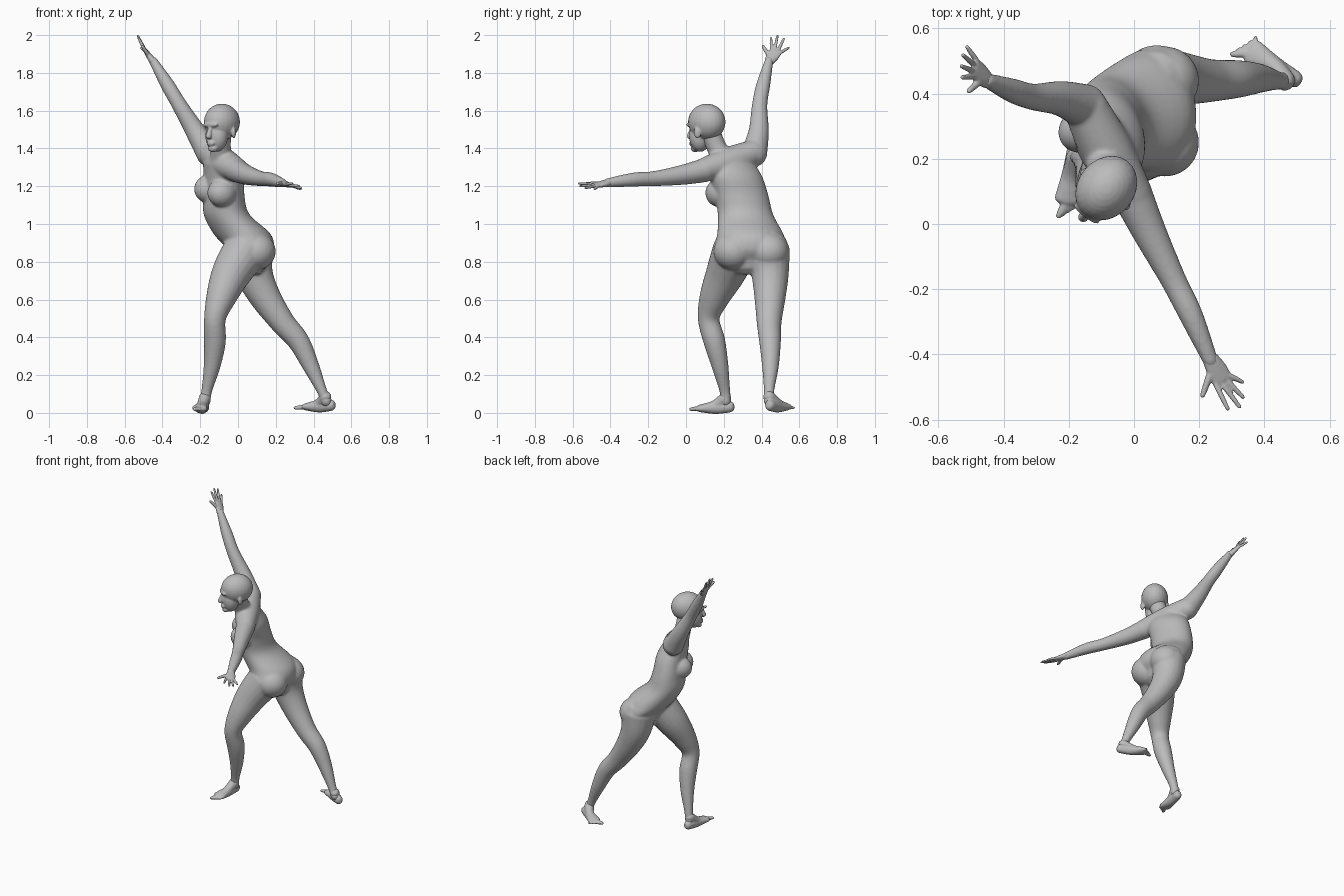
import bpy, bmesh, math
from mathutils import Vector, Matrix

old = bpy.data.objects.get("Cube")
if old:
    bpy.data.objects.remove(old)

skin = bpy.data.materials.new("grey_clay")
skin.use_nodes = True
GREY = (0.5, 0.5, 0.5, 1)
skin.diffuse_color = GREY
skin.node_tree.nodes["Principled BSDF"].inputs["Base Color"].default_value = GREY
UP = Vector((0, 0, 1))


def curve_through(pts, steps):
    """Smooth path through stations of (x, y, z, half width, half depth)."""
    out = []
    for i in range(len(pts) - 1):
        a, b = pts[max(i - 1, 0)], pts[i]
        c, d = pts[i + 1], pts[min(i + 2, len(pts) - 1)]
        for s in range(steps):
            t = s / steps
            out.append(b + (c - a) * (t / 2) + (a * 2 - b * 5 + c * 4 - d) * (t * t / 2)
                       + (b * 3 - a - c * 3 + d) * (t ** 3 / 2))
    return out + [pts[-1]]


def loft(bm, stations, wide, wide_end=None, level=False, sides=20, steps=5):
    """Closed tube with elliptical sections and rounded ends."""
    pts = [Vector(s if len(s) == 5 else (*s, s[3])) for s in stations]
    path = curve_through(pts, steps)
    w0, w1 = Vector(wide), Vector(wide_end or wide)
    frames = []
    for i, p in enumerate(path):
        nxt, prv = path[min(i + 1, len(path) - 1)], path[max(i - 1, 0)]
        t = UP if level else (nxt - prv).to_3d().normalized()
        w = w0.lerp(w1, i / (len(path) - 1))
        w = (w - t * w.dot(t)).normalized()
        frames.append((Vector(p[:3]), w * p[3], t.cross(w) * p[4], t * min(p[3], p[4])))
    dome = [(0.85, 0.5), (0.5, 0.85)]
    first, last = frames[0], frames[-1]
    head = [(c - t * k, w * s, d * s, t) for s, k in reversed(dome) for c, w, d, t in [first]]
    tail = [(c + t * k, w * s, d * s, t) for s, k in dome for c, w, d, t in [last]]
    rings = []
    for c, w, d, t in head + frames + tail:
        angles = [math.tau * k / sides for k in range(sides)]
        rings.append([bm.verts.new(c + w * math.cos(a) + d * math.sin(a)) for a in angles])
    for lo, hi in zip(rings, rings[1:]):
        for k in range(sides):
            j = (k + 1) % sides
            bm.faces.new((lo[k], lo[j], hi[j], hi[k]))
    bm.faces.new(rings[0][::-1])
    bm.faces.new(rings[-1])


def blob(bm, centre, size, front=(-1, 0, 0)):
    """Ellipsoid sized (depth, width, height), turned to face front."""
    f = Vector(front).normalized()
    axes = Matrix((f, UP.cross(f), UP)).transposed().to_4x4()
    m = Matrix.Translation(centre) @ axes @ Matrix.Diagonal((*size, 1))
    bmesh.ops.create_uvsphere(bm, u_segments=24, v_segments=16, radius=1, matrix=m)


def finish(name, bm, voxel, smooth):
    bmesh.ops.recalc_face_normals(bm, faces=bm.faces)
    me = bpy.data.meshes.new(name)
    bm.to_mesh(me)
    bm.free()
    me.materials.append(skin)
    ob = bpy.data.objects.new(name, me)
    bpy.context.collection.objects.link(ob)
    if voxel:
        rm = ob.modifiers.new("blend", 'REMESH')
        rm.mode, rm.voxel_size, rm.use_smooth_shade = 'VOXEL', voxel, True
        sm = ob.modifiers.new("soften", 'SMOOTH')
        sm.factor, sm.iterations = 0.5, smooth
    for p in me.polygons:
        p.use_smooth = True


def digit(bm, base, tip, r):
    a, b = Vector(base), Vector(tip)
    b = b + (a - b).normalized() * r * 0.6
    loft(bm, [(*a, r), (*a.lerp(b, 0.5), r), (*b, r * 0.75)],
         (b - a).orthogonal(), sides=10, steps=2)


def hand(name, wrist, index, little, tips, thumb):
    bm = bmesh.new()
    wrist, index, little = Vector(wrist), Vector(index), Vector(little)
    across, mid = little - index, (index + little) / 2
    half = across.length / 2 + 0.007
    loft(bm, [(*wrist, 0.026, 0.02), (*wrist.lerp(mid, 0.5), half, 0.016),
              (*mid, half, 0.011)], across)
    for k, tip in enumerate(tips):
        digit(bm, index.lerp(little, k / 3), tip, 0.0085)
    digit(bm, wrist.lerp(index, 0.35), thumb, 0.011)
    finish(name, bm, 0.004, 2)


def foot(name, heel, ball, ankle, big, little):
    bm = bmesh.new()
    heel, ball, big, little = map(Vector, (heel, ball, big, little))
    across = little - big
    mid = heel.lerp(ball, 0.5)
    loft(bm, [(*heel, 0.027, 0.03), (*mid, 0.031, 0.034), (*ball, 0.042, 0.02)], across)
    loft(bm, [(*ankle, 0.032), (*(mid + UP * 0.012), 0.028), (*ball, 0.025, 0.017)], across)
    for k in range(5):
        tip = big.lerp(little, k / 4)
        digit(bm, ball.lerp(tip, 0.2), tip, 0.013 - 0.001 * k)
    finish(name, bm, 0.005, 4)


# Trunk: hips face -x, chest twists towards the front
body = bmesh.new()
twist = (0.45, -0.89, 0)
loft(body, [(0.07, 0.34, 0.81, 0.15, 0.09), (0.065, 0.345, 0.87, 0.195, 0.125),
            (0.02, 0.34, 0.95, 0.175, 0.15), (-0.06, 0.315, 1.05, 0.148, 0.12),
            (-0.075, 0.295, 1.15, 0.145, 0.105), (-0.075, 0.265, 1.25, 0.145, 0.1),
            (-0.09, 0.24, 1.32, 0.13, 0.085)], (0, -1, 0), twist, level=True, sides=32)
loft(body, [(0, 0.085, 1.285, 0.06), (-0.08, 0.22, 1.325, 0.08),
            (-0.15, 0.36, 1.38, 0.068)], UP)
for y in (0.25, 0.44):
    blob(body, (0.095, y, 0.855), (0.105, 0.105, 0.1))
for centre in ((-0.155, 0.29, 1.185), (-0.085, 0.175, 1.165)):
    blob(body, centre, (0.08, 0.07, 0.075), (-0.87, -0.5, 0))

# Legs: left knee bent in front, right leg stretched behind
loft(body, [(0.04, 0.26, 0.86, 0.12), (-0.035, 0.21, 0.74, 0.105),
            (-0.09, 0.15, 0.61, 0.08), (-0.122, 0.12, 0.5, 0.058),
            (-0.122, 0.15, 0.38, 0.058), (-0.137, 0.18, 0.25, 0.045),
            (-0.165, 0.205, 0.12, 0.029), (-0.175, 0.21, 0.06, 0.03)], (1, 0, 0))
loft(body, [(0.07, 0.435, 0.86, 0.115), (0.085, 0.445, 0.74, 0.1),
            (0.14, 0.445, 0.62, 0.084), (0.235, 0.44, 0.48, 0.066),
            (0.32, 0.445, 0.38, 0.058), (0.385, 0.447, 0.25, 0.045),
            (0.443, 0.44, 0.12, 0.028), (0.468, 0.44, 0.06, 0.029)], (0, 1, 0))

# Arms: left held out level, right raised
loft(body, [(-0.01, 0.1, 1.285, 0.064), (0.045, -0.02, 1.26, 0.053),
            (0.12, -0.17, 1.24, 0.04), (0.175, -0.28, 1.235, 0.037),
            (0.235, -0.42, 1.217, 0.024)], UP)
loft(body, [(-0.15, 0.36, 1.37, 0.07), (-0.225, 0.385, 1.49, 0.054),
            (-0.31, 0.39, 1.63, 0.041), (-0.375, 0.41, 1.74, 0.037),
            (-0.45, 0.44, 1.865, 0.023)], (0, 1, 0))

# Neck and shaved head, turned towards the front left
look = Vector((-0.62, -0.78, 0))
side = UP.cross(look)
skull = Vector((-0.085, 0.11, 1.54))
loft(body, [(-0.085, 0.21, 1.33, 0.075), (-0.09, 0.17, 1.39, 0.054),
            (-0.09, 0.13, 1.48, 0.055)], side)
finish("body", body, 0.007, 9)

head = bmesh.new()
blob(head, skull, (0.106, 0.088, 0.097), look)
blob(head, skull + look * 0.045 - UP * 0.075, (0.056, 0.062, 0.083), look)
blob(head, skull + look * 0.078 - UP * 0.14, (0.022, 0.028, 0.02), look)
blob(head, skull + look * 0.1 - UP * 0.015, (0.012, 0.05, 0.014), look)
blob(head, skull + look * 0.097 - UP * 0.113, (0.013, 0.024, 0.015), look)
loft(head, [(*(skull + look * 0.1 - UP * 0.03), 0.01),
            (*(skull + look * 0.114 - UP * 0.075), 0.017)], side, sides=12)
for s in (-1, 1):
    blob(head, skull + side * s * 0.08 - UP * 0.055, (0.02, 0.012, 0.032), look + side * s * 0.5)
finish("head", head, 0.005, 4)

# Hands and feet
hand("left_hand", (0.235, -0.415, 1.217), (0.25, -0.49, 1.21), (0.293, -0.465, 1.2),
     ((0.29, -0.572, 1.215), (0.327, -0.565, 1.2), (0.338, -0.535, 1.19), (0.337, -0.487, 1.183)),
     (0.208, -0.532, 1.215))
hand("right_hand", (-0.45, 0.44, 1.86), (-0.495, 0.452, 1.925), (-0.483, 0.502, 1.908),
     ((-0.53, 0.45, 1.99), (-0.532, 0.485, 2.0), (-0.527, 0.52, 1.985), (-0.515, 0.547, 1.935)),
     (-0.51, 0.405, 1.945))
foot("left_foot", (-0.178, 0.232, 0.032), (-0.203, 0.075, 0.024), (-0.175, 0.208, 0.08),
     (-0.235, 0.018, 0.018), (-0.172, 0.05, 0.016))
foot("right_foot", (0.492, 0.445, 0.04), (0.365, 0.525, 0.032), (0.463, 0.44, 0.085),
     (0.295, 0.52, 0.026), (0.375, 0.578, 0.026))
